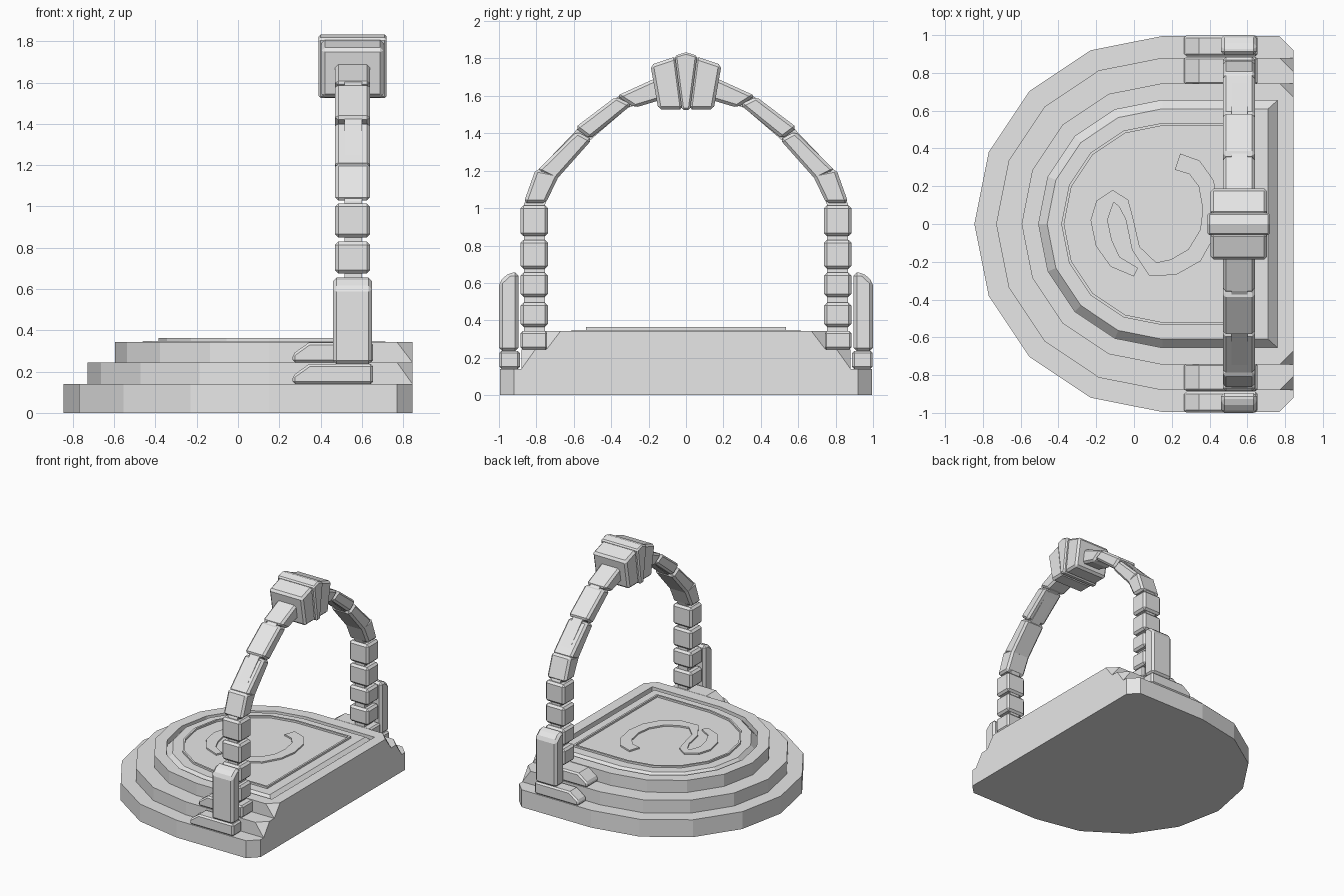
import bpy, bmesh, math
from mathutils import Vector

cube = bpy.data.objects.get("Cube")
if cube:
    bpy.data.objects.remove(cube, do_unlink=True)

stone = bpy.data.materials.new("grey_stone")
stone.use_nodes = True
GREY = (0.8, 0.8, 0.8, 1)
stone.diffuse_color = GREY
stone.node_tree.nodes["Principled BSDF"].inputs["Base Color"].default_value = GREY

CENTRE_X = 0.15      # centre of the rounded side of the dais
BACK_X = 0.845       # straight edge of the dais
ARCH = (0.47, 0.64)  # arch thickness range along x


def finish(name, bm, bevel=0, mirror=False):
    bmesh.ops.remove_doubles(bm, verts=bm.verts, dist=0.0005)
    bmesh.ops.recalc_face_normals(bm, faces=bm.faces)
    mesh = bpy.data.meshes.new(name)
    bm.to_mesh(mesh)
    bm.free()
    mesh.materials.append(stone)
    obj = bpy.data.objects.new(name, mesh)
    bpy.context.collection.objects.link(obj)
    if bevel:
        mod = obj.modifiers.new("bevel", 'BEVEL')
        mod.width = bevel
        mod.segments = 1
        mod.limit_method = 'ANGLE'
        mod.angle_limit = math.radians(40)
    if mirror:
        mod = obj.modifiers.new("mirror", 'MIRROR')
        mod.use_axis = (False, True, False)
        mod.use_mirror_merge = False
    return obj


def prism(name, outline, axis, lo, hi, bevel=0, mirror=False):
    """Extrude a flat outline along x, y or z between lo and hi."""
    place = {"x": lambda u, v, d: (d, u, v),
             "y": lambda u, v, d: (u, d, v),
             "z": lambda u, v, d: (u, v, d)}[axis]
    bm = bmesh.new()
    rings = [[bm.verts.new(place(u, v, d)) for u, v in outline] for d in (lo, hi)]
    bm.faces.new(rings[0])
    bm.faces.new(rings[1])
    n = len(outline)
    for i in range(n):
        j = (i + 1) % n
        bm.faces.new((rings[0][i], rings[0][j], rings[1][j], rings[1][i]))
    return finish(name, bm, bevel, mirror)


def rect(u0, u1, v0, v1):
    return [(u0, v0), (u1, v0), (u1, v1), (u0, v1)]


def ribbon(path):
    """Outline of a band around a centreline of (u, v, half width)."""
    left, right = [], []
    for i, (u, v, w) in enumerate(path):
        a, b = path[max(i - 1, 0)], path[min(i + 1, len(path) - 1)]
        side = Vector((a[1] - b[1], b[0] - a[0])).normalized() * w
        left.append((u + side.x, v + side.y))
        right.append((u - side.x, v - side.y))
    return left + right[::-1]


def d_loop(r, end, z, cut=0.0):
    """D-shaped loop: half of a 16-gon joined to a straight edge."""
    arc = [math.radians(90 + 22.5 * i) for i in range(9)]
    pts = [(CENTRE_X + r * math.cos(a), r * math.sin(a), z) for a in arc]
    pts += [(end - cut, -r, z), (end, cut - r, z), (end, r - cut, z), (end - cut, r, z)]
    return pts


def loft(name, loops):
    bm = bmesh.new()
    rings = [[bm.verts.new(p) for p in loop] for loop in loops]
    for a, b in zip(rings, rings[1:]):
        for i in range(len(a)):
            j = (i + 1) % len(a)
            bm.faces.new((a[i], a[j], b[j], b[i]))
    bm.faces.new(rings[0])
    bm.faces.new(rings[-1])
    return finish(name, bm)


# Stepped dais; the upper steps have clipped top corners
CUT = 0.075
loft("dais_lower_step", [d_loop(0.995, BACK_X, 0, CUT), d_loop(0.995, BACK_X, 0.14, CUT)])
loft("dais_middle_step", [d_loop(0.88, BACK_X, 0.14), d_loop(0.88, BACK_X, 0.245, CUT)])
# Top step with a carved channel, a raised rim and a sunken panel
loft("dais_top_step", [
    d_loop(0.745, BACK_X, 0.245), d_loop(0.745, BACK_X, 0.343, CUT),
    d_loop(0.655, 0.76, 0.343), d_loop(0.655, 0.76, 0.3),
    d_loop(0.61, 0.71, 0.348), d_loop(0.535, 0.635, 0.348),
    d_loop(0.535, 0.635, 0.363), d_loop(0.52, 0.62, 0.363),
    d_loop(0.52, 0.62, 0.348)])

# Curling relief on the panel
swirl = [(.01, -.255, .025), (-.1, -.2, .035), (-.16, -.1, .045), (-.185, .02, .045),
         (-.16, .1, .045), (-.11, .148, .033), (-.055, .11, .03), (-.025, .03, .02),
         (.01, -.13, .022), (.1, -.24, .04), (.21, -.228, .043), (.32, -.165, .045),
         (.39, -.045, .042), (.407, .08, .043), (.382, .215, .043), (.32, .3, .045),
         (.23, .33, .045)]
prism("swirl_relief", ribbon(swirl), "z", 0.34, 0.36)

# Footing stones with a sloped nose, one on each step
for name, y0, y1, z in (("lower_footing", 0.888, 0.998, 0.14),
                        ("upper_footing", 0.738, 0.885, 0.245)):
    nose = [(0.265, z), (0.265, z + 0.04), (0.345, z + 0.097),
            (0.655, z + 0.097), (0.655, z)]
    prism(name, nose, "y", y0, y1, 0.012, True)

# Buttress stones outside the columns
prism("buttress", [(0.895, 0.235), (1, 0.235), (1, 0.605), (0.945, 0.655), (0.895, 0.655)],
      "x", 0.46, 0.65, 0.018, True)

# Column stones
for i, (z0, z1) in enumerate([(.365, .495), (.525, .655), (.675, .83), (.85, 1.015)]):
    prism(f"column_stone_{i + 1}", rect(0.738, 0.885, z0, z1), "x", *ARCH, 0.016, True)

# Curved arch stones
voussoirs = [
    [(.868, 1.028), (.803, 1.21), (.674, 1.184), (.749, 1.028)],
    [(.797, 1.2), (.583, 1.41), (.503, 1.366), (.695, 1.15)],
    [(.594, 1.43), (.375, 1.596), (.289, 1.553), (.514, 1.371)],
    [(.37, 1.6), (.15, 1.7), (.13, 1.58), (.273, 1.537)]]
for i, outline in enumerate(voussoirs):
    prism(f"arch_stone_{i + 1}", outline, "x", *ARCH, 0.016, True)

# Narrow mortar core running through the whole arch
core = [(.81, .3, .055), (.81, 1.02, .055), (.735, 1.19, .05), (.55, 1.39, .045),
        (.33, 1.572, .04), (.1, 1.64, .04)]
prism("mortar_core", ribbon(core), "x", 0.515, 0.6, 0, True)

# Keystone: a wide middle wedge and two slightly narrower side wedges
prism("keystone_middle", [(-.022, 1.525), (.022, 1.525), (.06, 1.815), (0, 1.833), (-.06, 1.815)],
      "x", 0.39, 0.72, 0.01)
prism("keystone_side", [(.015, 1.528), (.148, 1.528), (.19, 1.765), (.052, 1.812)],
      "x", 0.405, 0.705, 0.016, True)
